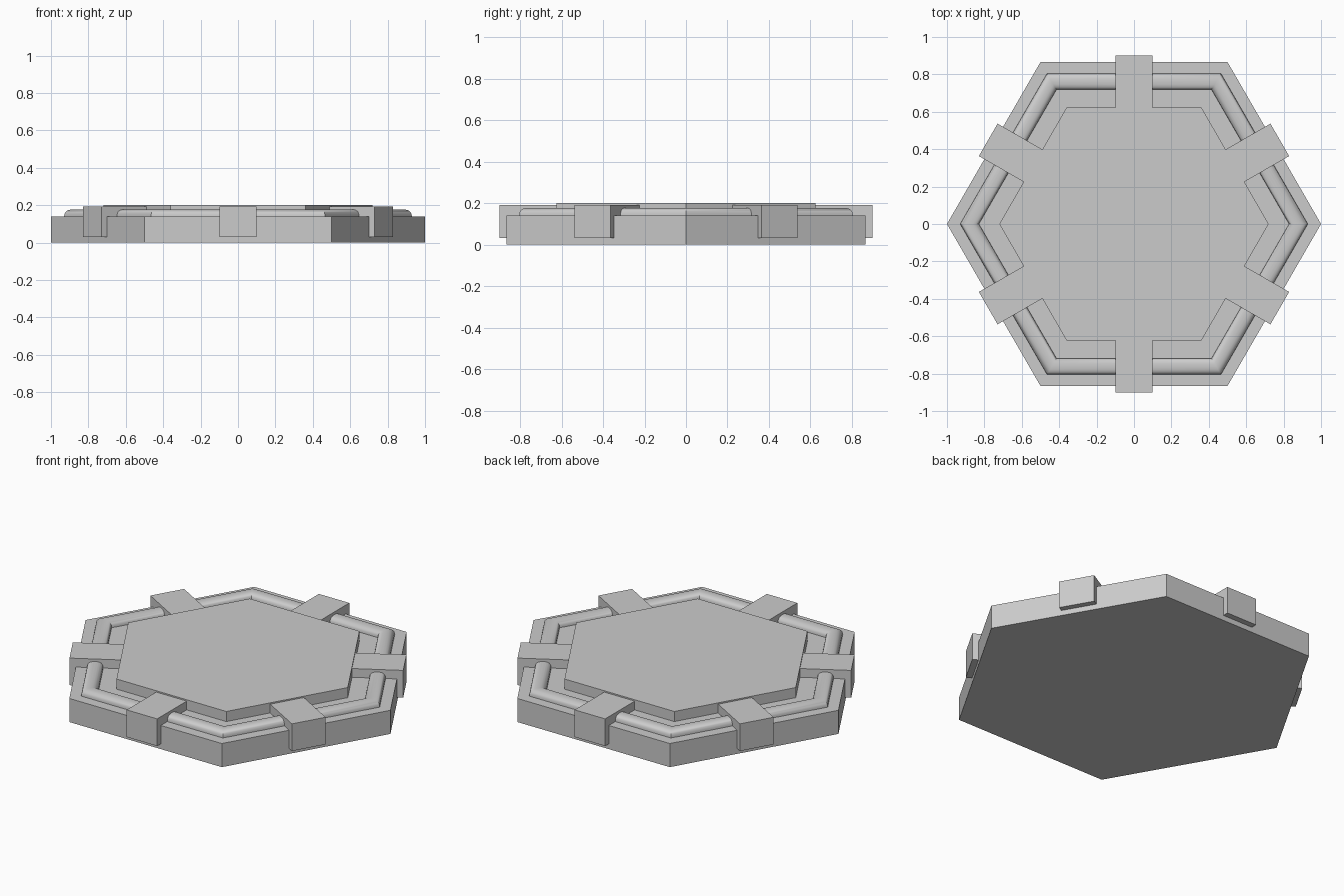
import bpy, bmesh
from math import cos, sin, pi, radians
from mathutils import Matrix

if "Cube" in bpy.data.objects:
    bpy.data.objects.remove(bpy.data.objects["Cube"])

COS30 = cos(pi / 6)


def finish(name, bm):
    bmesh.ops.recalc_face_normals(bm, faces=bm.faces[:])
    me = bpy.data.meshes.new(name)
    bm.to_mesh(me)
    bm.free()
    ob = bpy.data.objects.new(name, me)
    bpy.context.collection.objects.link(ob)
    return ob


def hex_ring(bm, radius, z):
    return [bm.verts.new((radius * cos(i * pi / 3), radius * sin(i * pi / 3), z)) for i in range(6)]


def hex_prism(name, radius, z0, z1):
    bm = bmesh.new()
    low, high = hex_ring(bm, radius, z0), hex_ring(bm, radius, z1)
    bm.faces.new(low)
    bm.faces.new(high)
    for i in range(6):
        j = (i + 1) % 6
        bm.faces.new((low[i], low[j], high[j], high[i]))
    return finish(name, bm)


# base plate and raised centre plate
hex_prism("base_plate", 1.0, 0.0, 0.14)
hex_prism("centre_plate", 0.72, 0.13, 0.20)

# rounded rail: a domed profile (distance from centre, height) swept around the hexagon
profile = [(0.805, 0.13)]
for k in range(13):
    a = pi * k / 12
    c, s = cos(a), sin(a)
    dx = abs(c) ** 0.8 * (1 if c > 0 else -1)
    profile.append((0.7615 + 0.0435 * dx, 0.14 + 0.037 * max(s, 0) ** 0.8))
profile.append((0.718, 0.13))
bm = bmesh.new()
rings = [hex_ring(bm, d / COS30, z) for d, z in profile]
for k in range(len(rings)):
    a, b = rings[k], rings[(k + 1) % len(rings)]
    for i in range(6):
        j = (i + 1) % 6
        bm.faces.new((a[i], a[j], b[j], b[i]))
rail = finish("rounded_rail", bm)
bpy.context.view_layer.objects.active = rail
rail.select_set(True)
bpy.ops.object.shade_smooth_by_angle(angle=radians(35))

# six clamps across the middle of each side
for i in range(6):
    bm = bmesh.new()
    m = (Matrix.Rotation(pi / 6 + i * pi / 3, 4, 'Z')
         @ Matrix.Translation((0.75, 0, 0.1115))
         @ Matrix.Diagonal((0.30, 0.20, 0.161, 1)))
    bmesh.ops.create_cube(bm, size=1, matrix=m)
    finish(f"clamp_{i + 1}", bm)
